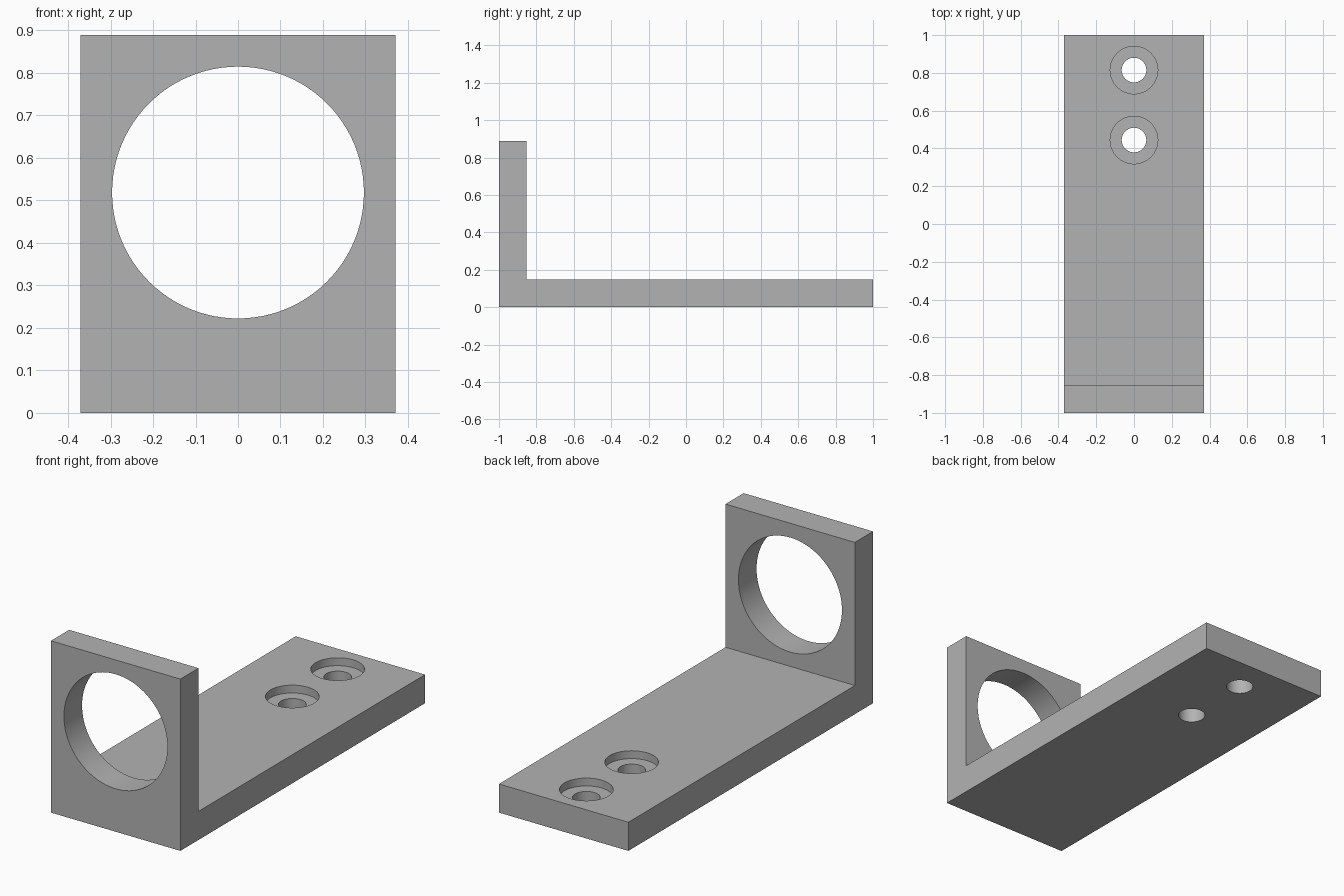
import bpy
import bmesh
from math import radians
from mathutils import Matrix

cube = bpy.data.objects.get("Cube")
if cube:
    bpy.data.objects.remove(cube, do_unlink=True)

MM = 2 / 27  # the bracket is 27 units long, 10 wide, 12 high
WIDTH, LENGTH, HEIGHT, THICK = 10 * MM, 27 * MM, 12 * MM, 2 * MM
TOP = THICK
FRONT = -LENGTH / 2

# Plain grey material
grey = bpy.data.materials.new("plain_grey")
grey.use_nodes = True
grey.diffuse_color = (0.45, 0.45, 0.45, 1)
grey.node_tree.nodes["Principled BSDF"].inputs["Base Color"].default_value = grey.diffuse_color


def make_object(name, bm):
    bmesh.ops.recalc_face_normals(bm, faces=bm.faces)
    mesh = bpy.data.meshes.new(name)
    bm.to_mesh(mesh)
    bm.free()
    mesh.materials.append(grey)
    obj = bpy.data.objects.new(name, mesh)
    bpy.context.collection.objects.link(obj)
    return obj


def drill(target, name, radius, depth, centre, along_y=False):
    """Cut a round hole through the target, then discard the cutter."""
    bm = bmesh.new()
    matrix = Matrix.Translation(centre)
    if along_y:
        matrix = matrix @ Matrix.Rotation(radians(90), 4, "X")
    bmesh.ops.create_cone(bm, cap_ends=True, segments=96, radius1=radius,
                          radius2=radius, depth=depth, matrix=matrix)
    cutter = make_object(name, bm)
    cutter.hide_render = True
    mod = target.modifiers.new(name, "BOOLEAN")
    mod.operation = "DIFFERENCE"
    mod.solver = "EXACT"
    mod.object = cutter
    bpy.context.view_layer.objects.active = target
    bpy.ops.object.modifier_apply(modifier=mod.name)
    bpy.data.objects.remove(cutter, do_unlink=True)


# L-shaped side profile extruded across the width
profile = [(FRONT, 0), (-FRONT, 0), (-FRONT, TOP),
           (FRONT + THICK, TOP), (FRONT + THICK, HEIGHT), (FRONT, HEIGHT)]
bm = bmesh.new()
side = bm.faces.new([bm.verts.new((-WIDTH / 2, y, z)) for y, z in profile])
ring = bmesh.ops.extrude_face_region(bm, geom=[side])["geom"]
bmesh.ops.translate(bm, vec=(WIDTH, 0, 0),
                    verts=[v for v in ring if isinstance(v, bmesh.types.BMVert)])
bracket = make_object("angle_bracket", bm)

# Large round opening in the upright plate
drill(bracket, "ring_opening", 4 * MM, THICK * 3,
      (0, FRONT + THICK / 2, 7 * MM), along_y=True)

# Two counterbored screw holes near the back end
for inset in (2.5, 7.5):
    y = -FRONT - inset * MM
    drill(bracket, "counterbore", 1.7 * MM, 1.1 * MM, (0, y, TOP))
    drill(bracket, "screw_hole", 0.88 * MM, THICK * 3, (0, y, TOP / 2))

# Smooth hole walls, sharp plate edges
bpy.ops.object.select_all(action="DESELECT")
bracket.select_set(True)
bpy.context.view_layer.objects.active = bracket
bpy.ops.object.shade_smooth_by_angle(angle=radians(30))
